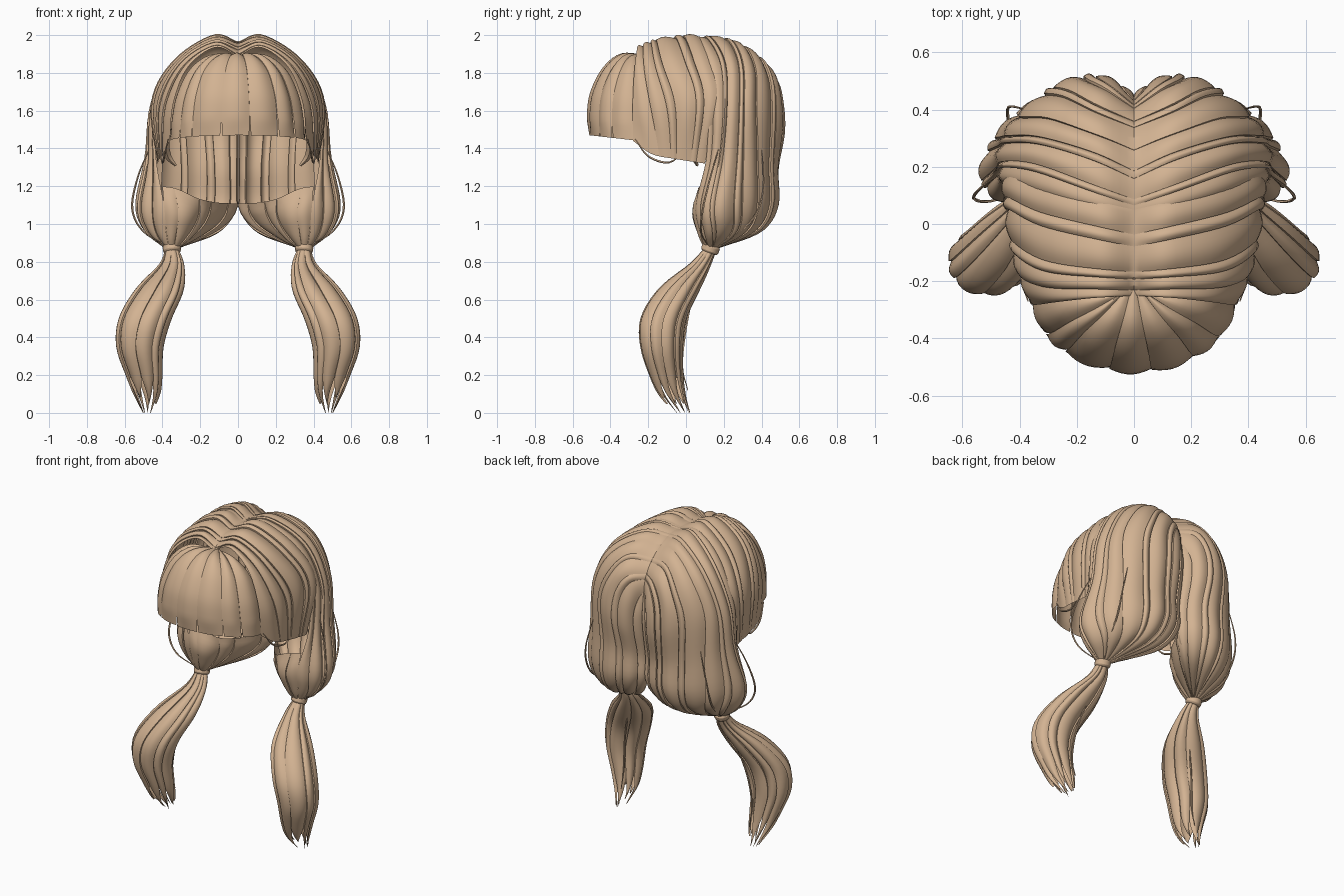
import bpy, bmesh, math, random
from mathutils import Vector as V

if "Cube" in bpy.data.objects:
    bpy.data.objects.remove(bpy.data.objects["Cube"])

random.seed(11)
hair = bpy.data.materials.new("tan_hair")
hair.diffuse_color = (0.65, 0.45, 0.29, 1)
hair.use_nodes = True
hair.node_tree.nodes["Principled BSDF"].inputs["Base Color"].default_value = hair.diffuse_color


def cat(pts, t):
    """Point on a smooth curve through pts, t in 0..1."""
    n = len(pts) - 1
    f = min(max(t, 0), 1) * n
    i = min(int(f), n - 1)
    f -= i
    b, c = pts[i], pts[i + 1]
    a = pts[i - 1] if i > 0 else b * 2 - c
    d = pts[i + 2] if i + 2 <= n else c * 2 - b
    return (b * 2 + (c - a) * f + (a * 2 - b * 5 + c * 4 - d) * f * f
            + (b * 3 - a - c * 3 + d) * f ** 3) * 0.5


def finish(bm, name, mirror):
    me = bpy.data.meshes.new(name)
    bm.to_mesh(me)
    bm.free()
    me.materials.append(hair)
    ob = bpy.data.objects.new(name, me)
    bpy.context.collection.objects.link(ob)
    bpy.ops.object.select_all(action='DESELECT')
    ob.select_set(True)
    bpy.context.view_layer.objects.active = ob
    bpy.ops.object.shade_smooth_by_angle(angle=math.radians(38))
    if mirror:
        ob.modifiers.new("mirror", 'MIRROR').use_mirror_merge = False
    return ob


def panel(name, guides, widths, rows, centre, amp=0.012, saw=0.8, mirror=True,
          split=1.0, point=0.0, closed=False, thick=0.01, cols=8, sweep=0.0):
    """Sheet of overlapping locks through guide strands. Below v=split the locks part
    and narrow to the fraction point; sweep slants them towards the last guide."""
    guides = [[V(p) for p in g] for g in guides]

    def at(u, v):
        u = max(u, 0) ** (1 + sweep * (1 - 1.5 * v))
        return cat([cat(g, v) for g in guides], u)

    def normal(u, v):
        e = 0.01
        du = at(min(u + e, 1), v) - at(max(u - e, 0), v)
        dv = at(u, min(v + e, 1)) - at(u, max(v - e, 0))
        return du.cross(dv).normalized()

    sign = 1 if normal(.5, .5).dot(at(.5, .5) - V(centre)) > 0 else -1
    total, start = sum(widths), 0
    bm = bmesh.new()

    def skin(p, q, count):
        for r in range(count):
            f = (p[r], q[r], q[r + 1], p[r + 1])
            bm.faces.new(f if sign > 0 else f[::-1])

    joined = int(rows * split)
    prev = first = None
    for w in widths:
        a, b = start / total, (start + w) / total
        start += w
        length = random.choice((0.88, 0.93, 0.97, 1.0)) if closed else 1
        for c in range(cols):
            s = c / (cols - 1)
            col = []
            for r in range(rows + 1):
                # uneven lengths only affect the loose ends
                h = r / rows
                v = h if h <= split else split + (h - split) * (length - split) / (1 - split)
                k = 1
                if h > split:
                    k = point + (1 - point) * ((1 - h) / (1 - split)) ** 0.7
                u = (a + b) / 2 + (s - 0.5) * (b - a) * k
                env = min(1, 0.15 + v * 4, 0.2 + (1 - v) * 5)
                off = amp * env * (saw * (1 - s) + math.sin(math.pi * s) - 0.4)
                col.append(bm.verts.new(at(u, v) + normal(u, v) * sign * off))
            if prev:
                skin(prev, col, joined if c == 0 else rows)
            first = first or col
            prev = col
    if closed:
        skin(prev, first, joined)
    bmesh.ops.solidify(bm, geom=bm.faces[:], thickness=thick)
    return finish(bm, name, mirror)


def wisp(name, pts, radius=0.006):
    """Thin tapered loose strand."""
    pts = [V(p) for p in pts]
    bm = bmesh.new()
    n, prev = 20, None
    for i in range(n + 1):
        t = i / n
        d = (cat(pts, t + 0.02) - cat(pts, t - 0.02)).normalized()
        x = d.cross(V((0.3, 1, 0.2))).normalized()
        y = d.cross(x)
        r = radius * (0.35 + 0.65 * math.sin(math.pi * t))
        ring = [bm.verts.new(cat(pts, t) + (x * math.cos(k * math.tau / 5)
                + y * math.sin(k * math.tau / 5)) * r) for k in range(5)]
        if prev:
            for k in range(5):
                bm.faces.new((prev[k], prev[(k + 1) % 5], ring[(k + 1) % 5], ring[k]))
        prev = ring
    bmesh.ops.recalc_face_normals(bm, faces=bm.faces[:])
    finish(bm, name, True)


tie = V((0.35, 0.13, 0.87))


def gather(pts):
    """Ends a guide strand in the hair tie, with a round belly above it."""
    pts = [V(p) for p in pts]
    out = pts[-1] - tie
    out.z = 0
    belly = tie + out * 0.74
    belly.z = 0.965
    return pts + [belly, tie + out.normalized() * 0.032]


# Fringe: fan of locks from the front of the parting
fringe = []
for i in range(9):
    a = math.radians(-90 + 22.5 * i)
    sx, cy = math.sin(a), math.cos(a)
    fringe.append([(0.36 * sx * r, -0.25 - 0.265 * cy * q, z - 0.03 * (1 - cy) * r)
                   for r, q, z in ((0.04, -.2, 1.89), (0.42, .32, 1.895), (0.72, .68, 1.825),
                                   (0.90, .93, 1.70), (0.97, 1.0, 1.58), (1, .98, 1.47))])
panel("fringe", fringe, (30, 16, 28, 24, 26, 20, 32), 24, (0, -0.2, 1.6), 0.014, 0.3,
      mirror=False, split=0.8, point=0.93, thick=0.018)

# Side panels: short locks swept back from the parting to just below ear height
panel("side_panel", [
    [(0, -.25, 1.885), (.12, -.255, 1.93), (.26, -.27, 1.83), (.335, -.28, 1.65), (.36, -.28, 1.44)],
    [(0, -.15, 1.945), (.13, -.16, 1.965), (.30, -.17, 1.85), (.39, -.17, 1.65), (.395, -.18, 1.37)],
    [(0, -.05, 1.96), (.13, -.04, 1.985), (.32, -.02, 1.86), (.43, 0, 1.66), (.415, -.06, 1.345)],
    [(0, .05, 1.965), (.13, .08, 1.99), (.33, .13, 1.865), (.45, .17, 1.65), (.425, .10, 1.32)],
], (1.3, 1.0, 0.5, 1.3, 0.5, 0.9), 26, (0, 0, 1.6), 0.013, sweep=0.9)

# Long hair: locks over the crown and back, gathered into each tie
parting = [(0, .00, 1.955), (0, .10, 1.965), (0, .20, 1.95), (0, .30, 1.90),
           (0, .37, 1.84), (0, .41, 1.78), (0, .43, 1.71), (-.01, .43, 1.63)]
strands = [
    [(.14, .03, 1.97), (.32, .07, 1.85), (.43, .11, 1.62), (.43, .11, 1.35), (.39, .055, 1.1)],
    [(.14, .14, 1.985), (.34, .20, 1.85), (.455, .20, 1.62), (.47, .17, 1.35), (.50, .11, 1.1)],
    [(.14, .25, 1.965), (.33, .29, 1.84), (.445, .28, 1.62), (.48, .25, 1.35), (.53, .20, 1.1)],
    [(.14, .34, 1.92), (.29, .38, 1.81), (.395, .37, 1.62), (.42, .36, 1.35), (.45, .34, 1.1)],
    [(.13, .42, 1.85), (.23, .46, 1.74), (.30, .46, 1.58), (.31, .44, 1.32), (.33, .43, 1.1)],
    [(.09, .47, 1.77), (.16, .50, 1.67), (.19, .51, 1.51), (.19, .48, 1.3), (.21, .48, 1.1)],
    [(.04, .465, 1.67), (.07, .495, 1.58), (.08, .495, 1.45), (.08, .46, 1.28), (.09, .46, 1.1)],
    [(-.01, .43, 1.55), (-.01, .43, 1.48), (-.01, .42, 1.4), (-.01, .40, 1.25), (-.005, .40, 1.10)],
]
panel("long_hair", [gather([p] + g) for p, g in zip(parting, strands)],
      (0.7, 1.0, 0.4, 1.2, 0.4, 1.0, 1.2, 0.4, 1.2, 0.5, 1.1, 0.8), 38, (0.2, 0.2, 1.4),
      0.012, sweep=0.35)

# Inner fold: closes the front and inside of each gathered bunch
panel("inner_fold", [gather(g) for g in (
    [(.40, .08, 1.20), (.39, .055, 1.08)], [(.32, .065, 1.185), (.30, .04, 1.06)],
    [(.21, .09, 1.135), (.21, .10, 1.05)], [(.12, .20, 1.115), (.14, .20, 1.04)],
    [(.05, .32, 1.11), (.07, .32, 1.04)], [(-.005, .40, 1.11), (.02, .40, 1.04)])],
    (0.8, 1.2, 0.7, 1.2, 1), 14, (0.34, 0.28, 1.1), 0.010)

# Ponytails: rings of locks with split, pointed tips (z, x, x radius, y, y radius)
rings = [(.87, .35, .033, .13, .033), (.78, .355, .062, .07, .052), (.65, .42, .12, -.04, .10),
         (.50, .495, .132, -.12, .112), (.35, .523, .117, -.13, .103),
         (.20, .50, .088, -.105, .08), (.10, .485, .062, -.075, .062), (0, .48, .022, -.02, .04)]
tail = []
for i in range(11):
    a = math.tau * i / 10
    tail.append([(x + rx * math.cos(a), y + ry * math.sin(a), z) for z, x, rx, y, ry in rings])
panel("ponytail", tail, (1, .6, 1.2, .8, 1.3, .6, 1, 1.2, .7), 30, (.49, -.10, .45), 0.012,
      split=0.74, point=0.02, closed=True, thick=0.008)

# Hair ties
bpy.ops.mesh.primitive_cylinder_add(vertices=16, radius=0.048, depth=0.045,
                                    location=tie, rotation=(-0.35, 0.1, 0))
band = bpy.context.object
band.name = "hair_tie"
bpy.ops.object.transform_apply(location=True, rotation=True)
band.data.materials.append(hair)
bev = band.modifiers.new("round", 'BEVEL')
bev.width, bev.segments = 0.012, 2
bpy.ops.object.shade_smooth_by_angle(angle=math.radians(38))
band.modifiers.new("mirror", 'MIRROR').use_mirror_merge = False

# Loose strands
wisp("outer_wisp", [(.46, .18, 1.42), (.53, .13, 1.25), (.56, .09, 1.08), (.50, .08, .96), (.37, .12, .88)])
wisp("rear_wisp", [(.38, .40, 1.42), (.435, .41, 1.2), (.44, .37, 1.05), (.42, .27, .95), (.36, .15, .88)])
wisp("ear_wisp", [(.37, -.27, 1.45), (.39, -.20, 1.36), (.40, -.10, 1.325), (.41, -.03, 1.36)])
wisp("tail_wisp", [(.35, .12, .86), (.38, .05, .68), (.44, 0, .45), (.46, -.02, .25), (.46, .01, .12)])
wisp("temple_lock", [(.36, -.05, 1.5), (.38, 0, 1.42), (.37, .04, 1.36), (.33, .06, 1.31)], 0.02)
